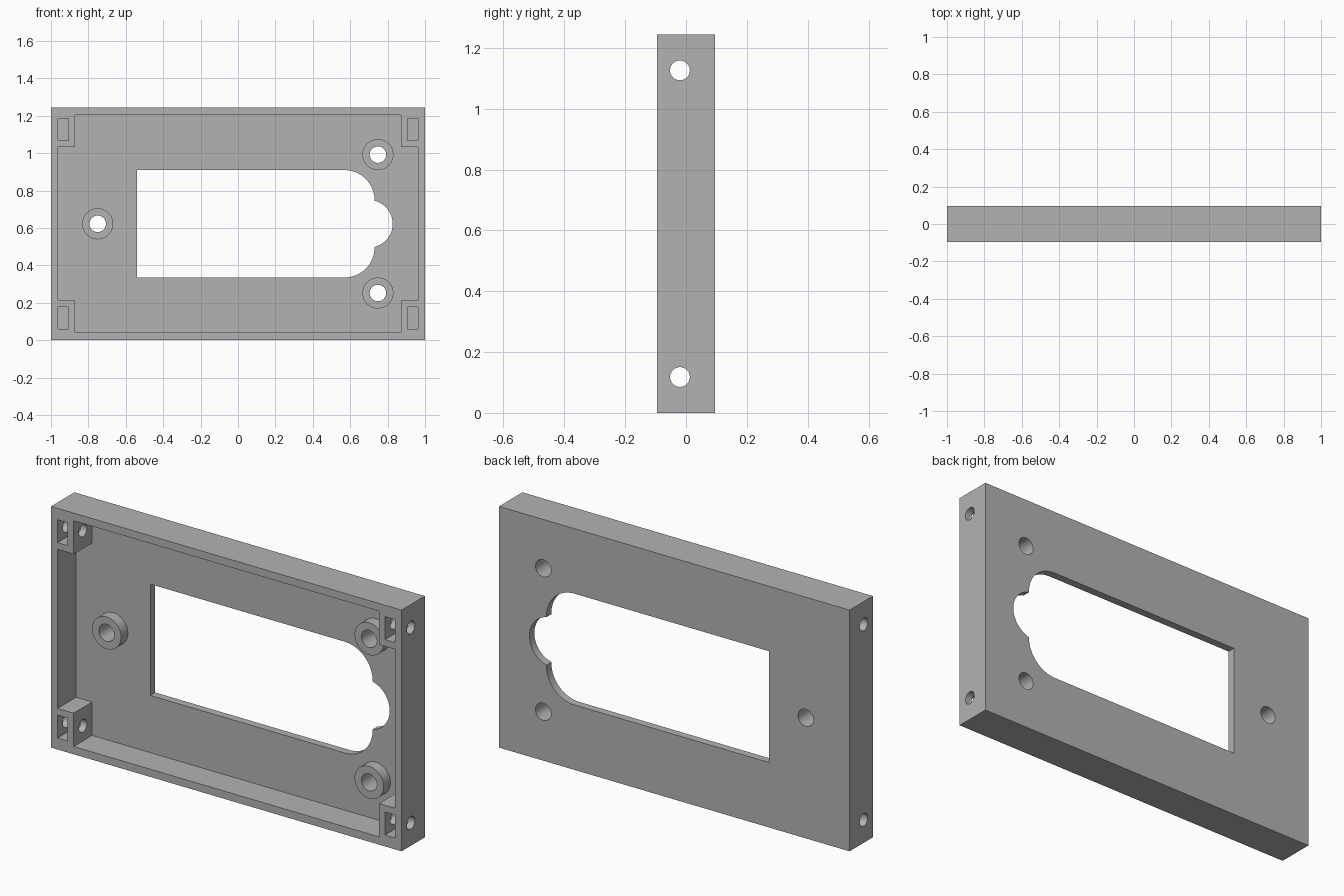
import bpy, bmesh
from math import sin, cos, pi, radians, asin

cube = bpy.data.objects.get("Cube")
if cube:
    bpy.data.objects.remove(cube, do_unlink=True)

HEIGHT, BACK, FLOOR = 1.244, 0.095, 0.055   # height, back face y, inner floor y
MID = HEIGHT / 2

grey = bpy.data.materials.new("plain grey")
grey.use_nodes = True
grey.diffuse_color = (0.45, 0.45, 0.45, 1)
grey.node_tree.nodes["Principled BSDF"].inputs["Base Color"].default_value = (0.45, 0.45, 0.45, 1)


def prism(name, points, start, end, axis="y"):
    """Extrude a closed profile: (x, z) along y, or (y, z) along x."""
    def place(a, b, t):
        return (a, t, b) if axis == "y" else (t, a, b)
    bm = bmesh.new()
    face = bm.faces.new([bm.verts.new(place(a, b, start)) for a, b in points])
    top = bmesh.ops.extrude_face_region(bm, geom=[face])["geom"]
    for v in top:
        if isinstance(v, bmesh.types.BMVert):
            v.co = place(*((v.co.x, v.co.z) if axis == "y" else (v.co.y, v.co.z)), end)
    bmesh.ops.recalc_face_normals(bm, faces=bm.faces)
    mesh = bpy.data.meshes.new(name)
    bm.to_mesh(mesh)
    bm.free()
    mesh.materials.append(grey)
    obj = bpy.data.objects.new(name, mesh)
    bpy.context.scene.collection.objects.link(obj)
    return obj


def arc(cx, cz, r, a0, a1, n):
    return [(cx + r * cos(a0 + (a1 - a0) * i / n), cz + r * sin(a0 + (a1 - a0) * i / n))
            for i in range(n + 1)]


def circle(cx, cz, r, n=48):
    return arc(cx, cz, r, 0, 2 * pi, n)[:-1]


def rect(x0, x1, z0, z1):
    return [(x0, z0), (x1, z0), (x1, z1), (x0, z1)]


steps = []   # (operation, helper object) in build order


def cut(*args):
    steps.append(("DIFFERENCE", prism(*args)))


# Outer case block
case = prism("case", rect(-1, 1, 0, HEIGHT), -BACK, BACK)

# Front cavity, leaving a solid block in each corner
quarter = [(0.9625, 0.41), (0.871, 0.41), (0.871, 0.582)]
outline = quarter + [(-x, z) for x, z in quarter[::-1]]
outline += [(-x, -z) for x, z in outline]
cut("cavity", [(x, MID + z) for x, z in outline], -0.2, FLOOR)

# Standoffs with through bores
mounts = [(-0.75, MID), (0.748, MID + 0.37), (0.748, MID - 0.37)]
for x, z in mounts:
    steps.append(("UNION", prism("standoff", circle(x, z, 0.083), 0.0, 0.075)))
for x, z in mounts:
    cut("bore", circle(x, z, 0.044), -0.2, 0.2)

# Window: square left end, rounded right corners and a round lobe
R, LOBE = 0.16, 0.127
shoulder, lobe_x = 0.73, 0.70
half = 0.287
turn = asin(0.1237 / LOBE)
window = [(-0.539, -half)] + arc(shoulder - R, R - half, R, -pi / 2, 0, 16)
window += arc(lobe_x, 0, LOBE, -turn, turn, 24)
window += arc(shoulder - R, half - R, R, 0, pi / 2, 16) + [(-0.539, half)]
cut("window", [(x, MID + z) for x, z in window], -0.2, 0.2)

# Nut slots and side screw holes in the four corners
for sx in (-1, 1):
    for sz in (-1, 1):
        z = MID + sz * 0.504
        x0, x1 = sorted((sx * 0.906, sx * 0.963))
        cut("nut_slot", rect(x0, x1, z - 0.059, z + 0.059), -0.2, 0.04)
        cut("screw_hole", circle(-0.02, z, 0.0325), sx * 0.84, sx * 1.1, "x")

# Combine everything into the case
for operation, helper in steps:
    mod = case.modifiers.new(helper.name, "BOOLEAN")
    mod.operation, mod.object, mod.solver = operation, helper, "EXACT"
    helper.hide_render = True
bpy.context.view_layer.update()
graph = bpy.context.evaluated_depsgraph_get()
result = bpy.data.meshes.new_from_object(case.evaluated_get(graph))
case.modifiers.clear()
case.data = result
for operation, helper in steps:
    bpy.data.objects.remove(helper, do_unlink=True)

# Smooth the round walls and keep the edges crisp
for obj in bpy.context.selected_objects:
    obj.select_set(False)
case.select_set(True)
bpy.context.view_layer.objects.active = case
bpy.ops.object.shade_smooth_by_angle(angle=radians(30))
